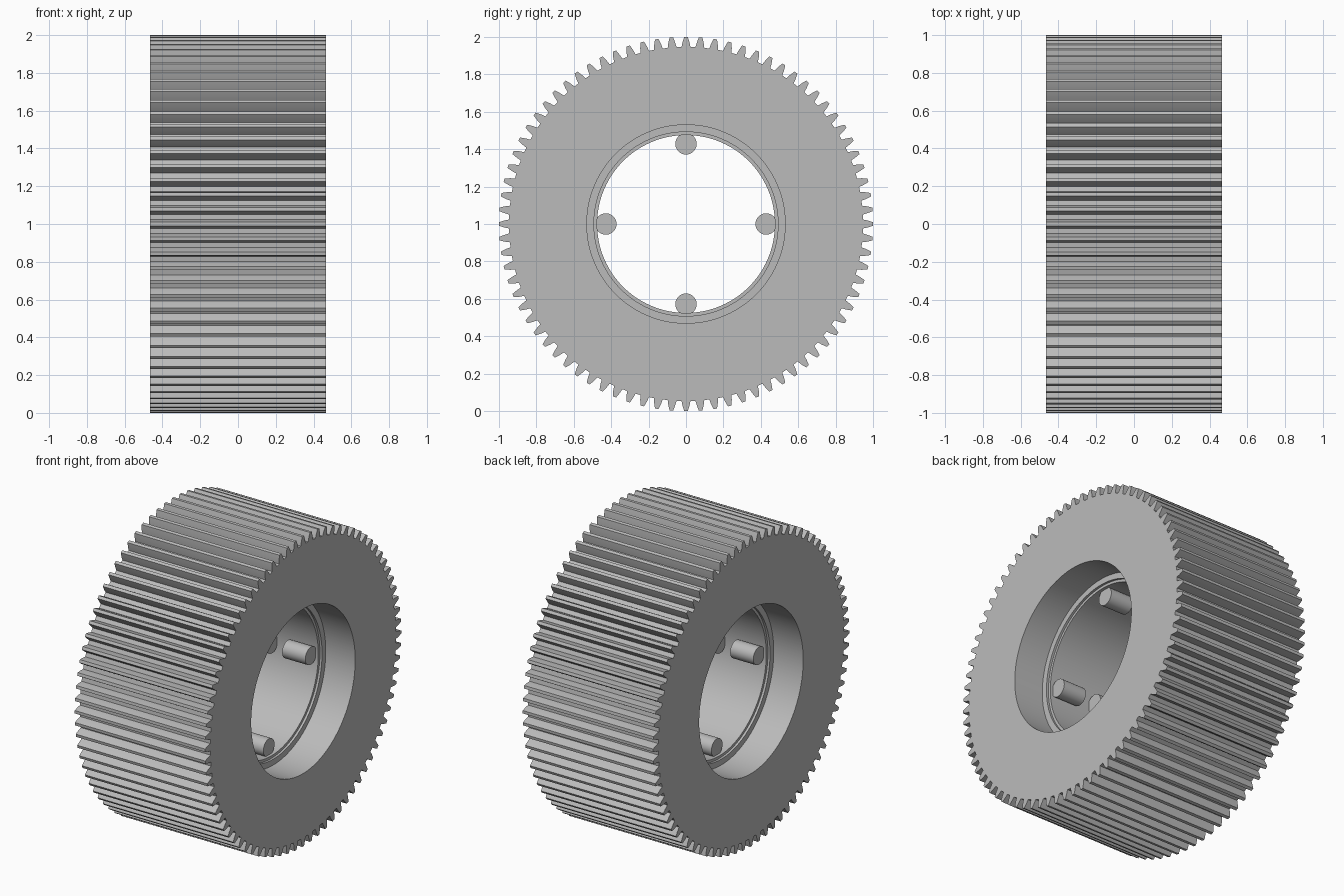
import bpy, bmesh
from math import sin, cos, pi, radians
from mathutils import Vector

cube = bpy.data.objects.get("Cube")
if cube:
    bpy.data.objects.remove(cube, do_unlink=True)

TEETH = 80
HALF_WIDTH = 0.465
CENTRE = Vector((0, 0, 1))

steel = bpy.data.materials.new("plain grey metal")
steel.use_nodes = True
steel.diffuse_color = (0.5, 0.5, 0.5, 1)
steel.node_tree.nodes["Principled BSDF"].inputs["Base Color"].default_value = (0.5, 0.5, 0.5, 1)


def finish(obj, angle):
    """Colour the part and smooth its rounded faces."""
    obj.data.materials.append(steel)
    bpy.ops.object.select_all(action="DESELECT")
    obj.select_set(True)
    bpy.context.view_layer.objects.active = obj
    bpy.ops.object.shade_smooth_by_angle(angle=radians(angle))


# One tooth: (fraction of pitch, radius), repeated around the rim
tooth = [(-0.32, 0.946), (-0.24, 0.972), (-0.12, 1.0),
         (0.12, 1.0), (0.24, 0.972), (0.32, 0.946)]
rim = [((n + f) * 2 * pi / TEETH, r) for n in range(TEETH) for f, r in tooth]

# Bore profile on one side: recess wall, ledge, small step, through hole
bore = [(HALF_WIDTH, 0.53), (0.255, 0.53), (0.255, 0.492),
        (0.24, 0.492), (0.24, 0.475)]
bore += [(-x, r) for x, r in reversed(bore)]


def make_gear():
    bm = bmesh.new()

    def ring(x, radius=None):
        return [bm.verts.new((x, (radius or r) * sin(a), (radius or r) * cos(a)))
                for a, r in rim]

    rings = [ring(HALF_WIDTH)] + [ring(x, r) for x, r in bore] + [ring(-HALF_WIDTH)]
    count = len(rim)
    # Closed loft: face, bore, other face, toothed rim
    for k, first in enumerate(rings):
        second = rings[(k + 1) % len(rings)]
        for i in range(count):
            j = (i + 1) % count
            bm.faces.new((first[i], first[j], second[j], second[i]))
    bmesh.ops.recalc_face_normals(bm, faces=bm.faces)
    mesh = bpy.data.meshes.new("gear_body")
    bm.to_mesh(mesh)
    bm.free()
    obj = bpy.data.objects.new("gear_body", mesh)
    bpy.context.collection.objects.link(obj)
    obj.location = CENTRE
    finish(obj, 25)


make_gear()

# Two sets of four short pins seated on the bore wall
for side, label in ((1, "left"), (-1, "right")):
    for k in range(4):
        a = k * pi / 2
        spot = CENTRE + Vector((side * 0.138, 0.428 * cos(a), 0.428 * sin(a)))
        bpy.ops.mesh.primitive_cylinder_add(
            vertices=40, radius=0.057, depth=0.165, location=spot, rotation=(0, pi / 2, 0))
        pin = bpy.context.object
        pin.name = f"{label}_pin_{k + 1}"
        finish(pin, 30)
